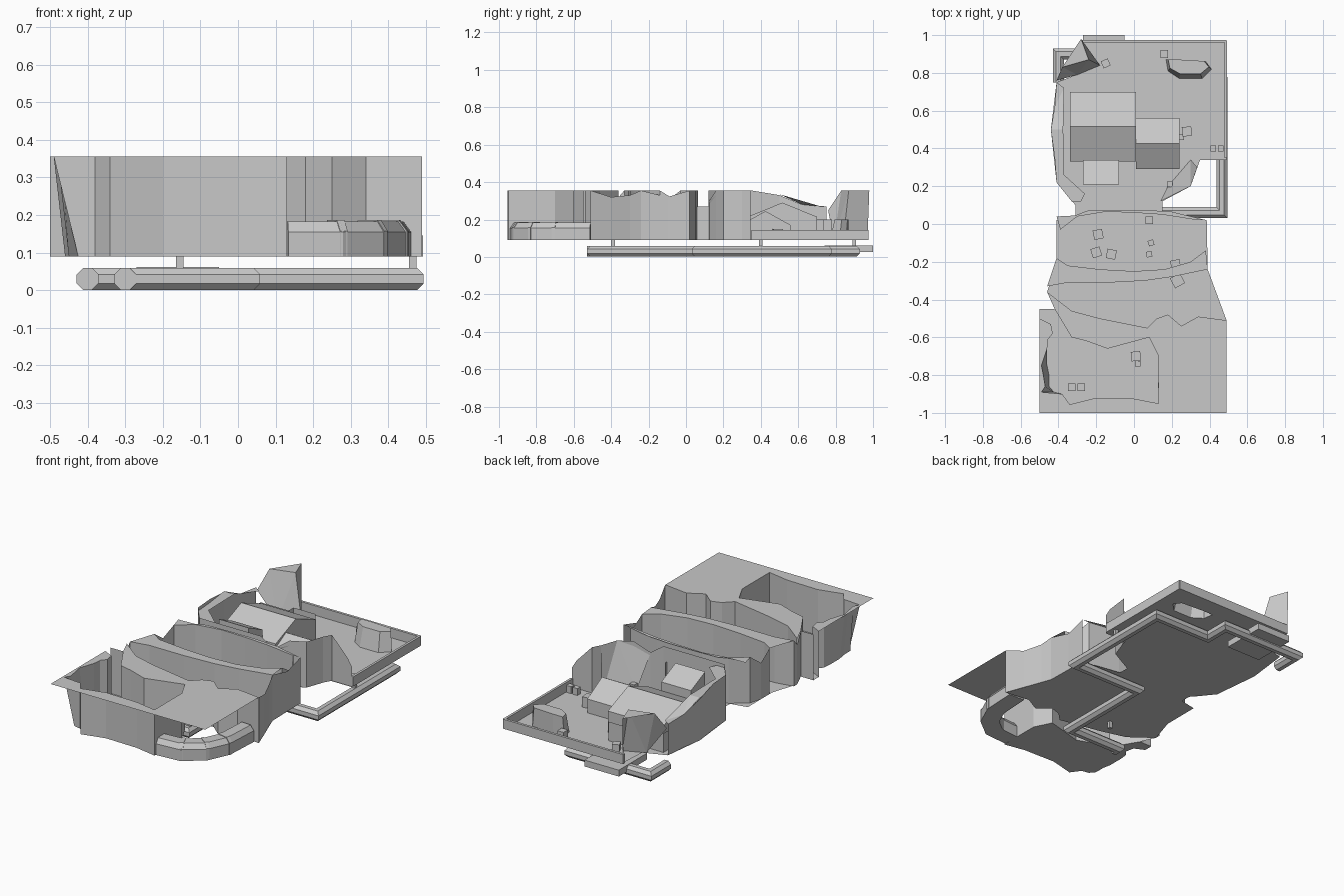
import bpy, bmesh, math
from mathutils import Vector
from mathutils.geometry import tessellate_polygon

cube = bpy.data.objects.get("Cube")
if cube:
    bpy.data.objects.remove(cube, do_unlink=True)

grey = bpy.data.materials.new("stone grey")
grey.use_nodes = True
tone = (0.58, 0.58, 0.58, 1)
grey.diffuse_color = tone
grey.node_tree.nodes["Principled BSDF"].inputs["Base Color"].default_value = tone

FLOOR, TOP = 0.09, 0.355


def make(name, verts, faces, fix=True):
    mesh = bpy.data.meshes.new(name)
    mesh.from_pydata([tuple(v) for v in verts], [], faces)
    mesh.materials.append(grey)
    bm = bmesh.new()
    bm.from_mesh(mesh)
    if fix:
        bmesh.ops.recalc_face_normals(bm, faces=bm.faces)
    bm.to_mesh(mesh)
    bm.free()
    ob = bpy.data.objects.new(name, mesh)
    bpy.context.collection.objects.link(ob)
    return ob


def sheet(name, z, *loops):
    """Flat sheet from an outline and optional holes."""
    loops = [[Vector((p[0], p[1], z)) for p in lp] for lp in loops]
    verts = [v for lp in loops for v in lp]
    tris = []
    for t in tessellate_polygon(loops):
        a, b, c = (verts[i] for i in t)
        tris.append(t if (b - a).cross(c - a).z > 0 else t[::-1])
    return make(name, verts, tris, fix=False)


def wall(name, pts, top=TOP, foot=None):
    """Wall along a path; a third number sets the top height, a foot path makes it lean."""
    n = len(pts)
    verts = [(p[0], p[1], FLOOR) for p in (foot or pts)]
    verts += [(p[0], p[1], p[2] if len(p) > 2 else top) for p in pts]
    return make(name, verts, [(i, i + 1, n + i + 1, n + i) for i in range(n - 1)])


def box(name, x0, x1, y0, y1, z0, z1, turn=0, north=None):
    """Upright box, optionally turned, with its roof sloping to a north height."""
    cx, cy = (x0 + x1) / 2, (y0 + y1) / 2
    c, s = math.cos(turn), math.sin(turn)
    ring = [(x0 - cx, y0 - cy), (x1 - cx, y0 - cy), (x1 - cx, y1 - cy), (x0 - cx, y1 - cy)]
    ring = [(cx + x * c - y * s, cy + x * s + y * c) for x, y in ring]
    back = z1 if north is None else north
    verts = [(x, y, z0) for x, y in ring] + [(*p, z) for p, z in zip(ring, (z1, z1, back, back))]
    return make(name, verts, [(3, 2, 1, 0), (4, 5, 6, 7)] +
                [(i, (i + 1) % 4, 4 + (i + 1) % 4, 4 + i) for i in range(4)])


def house(name, x0, x1, y0, y1, eave, ridge):
    m = (y0 + y1) / 2
    prof = [(y0, FLOOR), (y1, FLOOR), (y1, eave), (m, ridge), (y0, eave)]
    verts = [(x, y, z) for x in (x0, x1) for y, z in prof]
    return make(name, verts, [(0, 1, 2, 3, 4), (9, 8, 7, 6, 5)] +
                [(i, (i + 1) % 5, 5 + (i + 1) % 5, 5 + i) for i in range(5)])


def sweep(name, path, section):
    """Mitred sweep of a (sideways, z) section along a flat path."""
    pts = [Vector(p) for p in path]
    n, k = len(pts), len(section)
    verts = []
    for i, p in enumerate(pts):
        d0 = (p - pts[i - 1]).normalized() if i else (pts[1] - p).normalized()
        d1 = (pts[i + 1] - p).normalized() if i < n - 1 else d0
        n0, n1 = Vector((-d0.y, d0.x)), Vector((-d1.y, d1.x))
        mid = (n0 + n1).normalized()
        mid /= max(0.4, mid.dot(n0))
        verts += [(p.x + mid.x * s, p.y + mid.y * s, z) for s, z in section]
    faces = [(i * k + j, i * k + (j + 1) % k, (i + 1) * k + (j + 1) % k, (i + 1) * k + j)
             for i in range(n - 1) for j in range(k)]
    faces += [tuple(range(k)), tuple(range((n - 1) * k, n * k))]
    return make(name, verts, faces)


# Front plateau with its pit, which opens to the west through a narrow slot
slot = [(-.5, -.45), (-.42, -.45)]
pit = [(-.33, -.6), (-.25, -.62), (-.14, -.66), (.08, -.6), (.13, -.7), (.13, -.95),
       (0, -.925), (-.2, -.92), (-.34, -.955), (-.38, -.9)]
west_end = [(-.46, -.66), (-.455, -.61), (-.43, -.58), (-.44, -.53), (-.5, -.5)]
west_top = [(-.49, -.89), (-.47, -.86), (-.48, -.8), (-.49, -.75)] + west_end
west_foot = [(-.425, -.89), (-.45, -.86), (-.45, -.8), (-.46, -.75)] + west_end
south = [(.49, -.51), (.34, -.49), (.25, -.54), (.18, -.48), (.12, -.5), (.07, -.55),
         (-.18, -.5), (-.33, -.46), (-.46, -.36)]
sheet("front_plateau", TOP, [(-.5, -1), (.49, -1)] + south + slot[1:] + pit + west_top)
wall("front_pit_wall", slot + pit)
wall("front_pit_west_wall", [pit[-1]] + west_top, foot=[pit[-1]] + west_foot)
sheet("front_pit_floor", FLOOR, slot + pit + west_foot)
wall("middle_pit_south_wall", south)

# Ridge between the middle pit and the oval pit
ridge_s = [(-.46, -.33), (-.35, -.31), (-.13, -.31), (.06, -.3), (.2, -.28), (.39, -.24)]
oval_s = [(-.41, -.18), (-.35, -.22), (-.18, -.24), (0, -.25), (.16, -.24), (.3, -.2), (.38, -.14)]
sheet("south_ridge_top", TOP, ridge_s + oval_s[::-1])
wall("south_ridge_front", ridge_s)
wall("south_ridge_back", oval_s)
wall("middle_pit_east_wall", [(.49, -.51), (.45, -.4, .32), (.41, -.3, .33), (.39, -.24)])
wall("middle_pit_west_wall", [(-.42, -.45), (-.46, -.36, .32), (-.46, -.33)])

# Ridge north of the oval pit
oval_n = [(.38, -.14), (.38, -.05, .3), (.34, .02), (.15, .05), (0, .06), (-.15, .065), (-.3, .04), (-.39, -.03)]
wall("oval_north_wall", oval_n)
wall("oval_west_wall", [(-.39, -.03), (-.41, -.1, .3), (-.41, -.18)])
wall("oval_east_wall", [(.39, -.24), (.385, -.1, .32), (.385, .02)])
sheet("north_ridge_top", TOP, oval_n[2:] + [(-.41, .04), (-.31, .045), (-.25, .07),
                                            (-.1, .075), (.05, .075), (.2, .065), (.385, .02)])
wall("passage_wall", [(.03, .06), (.04, .13)], top=.27)

# Cliffs around the village
rise = [(.49, .345, .2), (.46, .345, .25), (.36, .345), (.335, .3), (.3, .2), (.22, .16), (.14, .125, .3),
        (.06, .12), (-.1, .12), (-.28, .12), (-.33, .12), (-.41, .22), (-.42, .35), (-.44, .5, .33),
        (-.42, .62, .28), (-.41, .75, .27)]
wall("village_cliff", rise)
sheet("west_cliff_top", TOP - .02, rise[9:14] + [(-.375, .5), (-.37, .26), (-.26, .16)])
make("west_cliff_slope", [(-.44, .5, .335), (-.375, .5, .335), (-.37, .72, .27), (-.41, .75, .27), (-.42, .62, .28)],
     [(0, 1, 4), (1, 2, 4), (2, 3, 4)])
make("east_cliff_slope", [(.335, .3, TOP), (.3, .2, TOP), (.14, .12, .3), (.18, .2, FLOOR), (.3, .34, FLOOR)],
     [(0, 1, 4), (1, 3, 4), (1, 2, 3)])

# Shared floor with raised rim
rock = [(.17, .87), (.24, .87), (.38, .86), (.41, .82), (.36, .77), (.24, .77), (.18, .81)]
sheet("village_floor", FLOOR, [(.49, -.51), (.39, -.24), (.385, .02), (.15, .06), (.15, .12), (.3, .2),
                               (.35, .34), (.49, .34), (.49, .97), (-.27, .97), (-.28, .8), (-.41, .75),
                               (-.44, .5), (-.41, .22), (-.31, .1), (-.31, .04), (-.41, .02),
                               (-.41, -.2), (-.46, -.36)] + south[1:-1][::-1], rock)
for nm, b in (("back_rim", (-.28, .49, .96, .975)), ("east_rim", (.478, .492, .35, .97))):
    box(nm, *b, FLOOR, .145)

# Hollow rock on the village floor
peak = [(.28 + (x - .28) * .9, .87 + (y - .87) * .75, .2) for x, y in rock]
make("rock", [(x, y, FLOOR) for x, y in rock] + peak,
     [tuple(range(7, 14))] + [(i, (i + 1) % 7, 7 + (i + 1) % 7, 7 + i) for i in range(7)])

# Tall spire at the back corner
make("spire", [(-.38, .83, TOP), (-.28, .98, TOP), (-.24, .87, TOP),
               (-.41, .76, .25), (-.28, .97, FLOOR), (-.18, .84, FLOOR), (-.3, .79, FLOOR)],
     [(0, 2, 1), (0, 3, 6), (0, 6, 2), (2, 6, 5), (1, 2, 5, 4)])

# Houses, yard walls and shed
house("large_house", -.34, .01, .33, .7, .215, .29)
house("small_house", .01, .24, .29, .56, .17, .245)
box("shed", -.27, -.08, .21, .34, FLOOR, .33, north=.27)
wall("yard_wall", [(-.37, .26), (-.37, .735), (-.19, .735), (-.19, .78), (-.05, .78)], top=.2)

# Crates and small props: x, y, size, height, turn
props = [(-.19, -.055, .05, .12, .2), (-.2, -.15, .05, .13, .3), (-.12, -.16, .05, .11, -.2),
         (.09, -.1, .03, .04, .3), (.08, -.16, .03, .04, .2), (.22, -.215, .05, .08, .2),
         (.23, -.3, .06, .08, .5), (-.33, -.865, .04, .06, 0), (-.28, -.865, .04, .06, 0),
         (.01, -.7, .05, .05, .1), (.02, -.74, .03, .03, 0), (.28, .49, .05, .06, .1),
         (.25, .46, .03, .04, 0), (-.15, .85, .04, .04, .4), (.42, .4, .03, .04, 0),
         (.46, .4, .03, .04, 0), (.19, .21, .03, .05, 0), (.16, .9, .04, .05, 0), (.08, .02, .04, .05, 0)]
for x, y, s, h, t in props:
    box("crate", x - s / 2, x + s / 2, y - s / 2, y + s / 2, FLOOR, FLOOR + h, t)

# Duct wrapped around the front corner
duct = [(-.05, FLOOR), (.05, FLOOR), (.05, .155), (.03, .183), (-.03, .183), (-.05, .155)]
sweep("outer_duct", [(.13, -.89), (.26, -.88), (.35, -.81), (.4, -.7), (.41, -.51)], duct)
collar = [(s * 1.06, z if z == FLOOR else z + .003) for s, z in duct]
for a, b in (((.25, -.881), (.27, -.872)), ((.345, -.814), (.355, -.8)), ((.397, -.71), (.401, -.69))):
    sweep("duct_collar", [a, b], collar)

# Octagonal service pipe beneath, with posts and platform
r = .029 / math.cos(math.pi / 8)
octagon = [(r * math.cos(math.pi / 8 + i * math.pi / 4), .03 + r * math.sin(math.pi / 8 + i * math.pi / 4))
           for i in range(8)]
sweep("service_pipe", [(-.3, -.53), (-.3, -.5), (.03, -.5), (.03, .06), (.465, .06), (.465, .75),
                       (.1, .75), (.1, .9), (-.4, .9), (-.4, .75)], octagon)
for x, y in ((-.155, -.39), (.465, .4), (-.155, .9)):
    box("pipe_post", x - .01, x + .01, y - .01, y + .01, .05, FLOOR)
box("service_platform", -.27, -.05, .74, 1, .025, .062)
